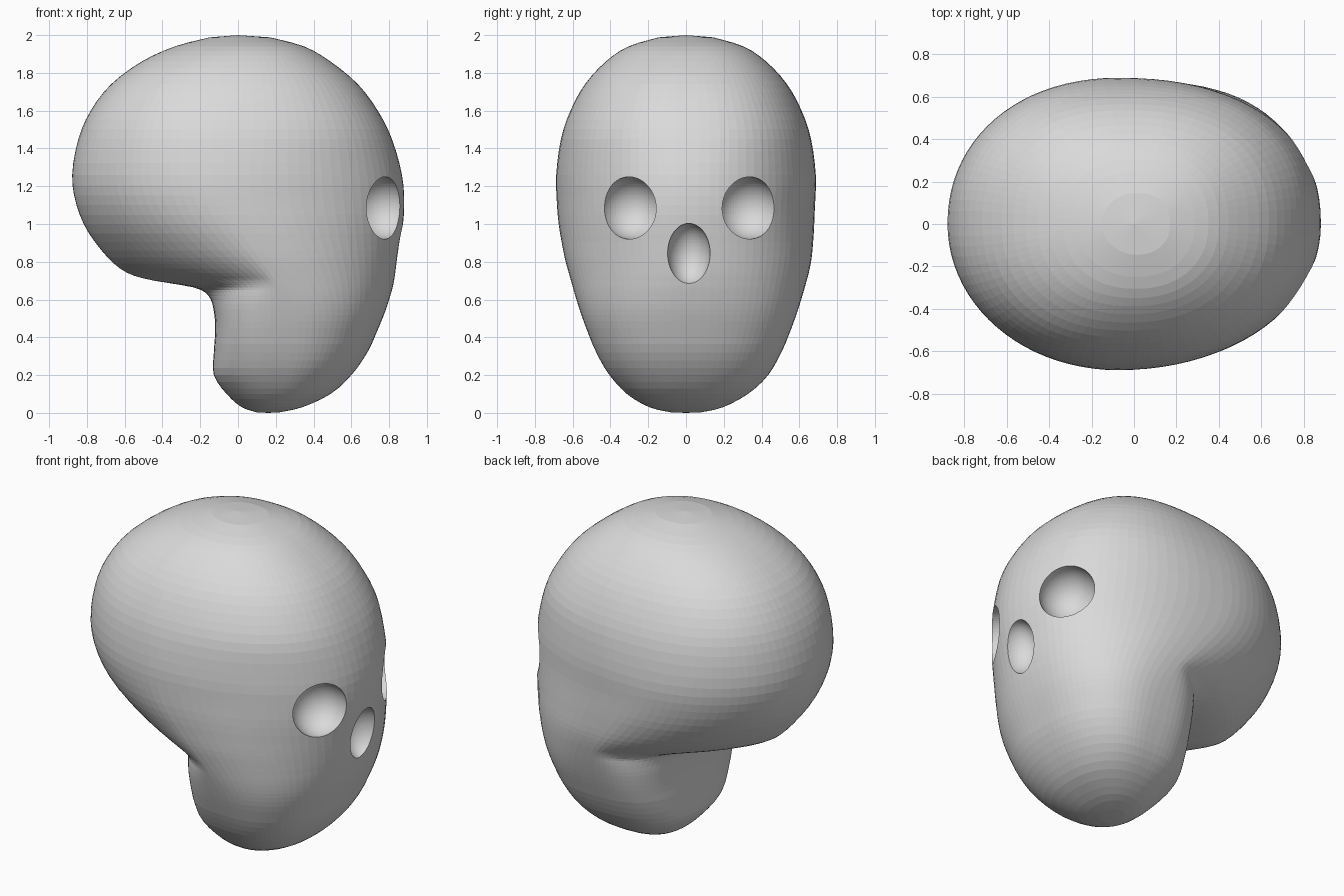
import bpy, bmesh, math

if "Cube" in bpy.data.objects:
    bpy.data.objects.remove(bpy.data.objects["Cube"])

SEG, SUB = 88, 3

# horizontal sections of the head: z, back x, front x, half width y, back roundness
SECTIONS = [
    (0.003, 0.10, 0.22, 0.08, 2.0),
    (0.03, 0.02, 0.34, 0.195, 2.1),
    (0.10, -0.06, 0.49, 0.32, 2.3),
    (0.20, -0.128, 0.60, 0.42, 2.6),
    (0.32, -0.128, 0.685, 0.49, 2.9),
    (0.45, -0.12, 0.745, 0.545, 3.0),
    (0.55, -0.13, 0.785, 0.58, 2.7),
    (0.62, -0.155, 0.807, 0.602, 2.2),
    (0.665, -0.23, 0.82, 0.615, 1.7),
    (0.70, -0.45, 0.828, 0.625, 1.38),
    (0.74, -0.59, 0.837, 0.636, 1.42),
    (0.82, -0.69, 0.85, 0.655, 1.6),
    (0.95, -0.79, 0.868, 0.672, 1.8),
    (1.10, -0.855, 0.880, 0.683, 1.95),
    (1.26, -0.878, 0.868, 0.687, 2.05),
    (1.45, -0.845, 0.815, 0.662, 2.15),
    (1.60, -0.78, 0.74, 0.612, 2.25),
    (1.74, -0.672, 0.635, 0.535, 2.3),
    (1.86, -0.51, 0.49, 0.425, 2.3),
    (1.94, -0.335, 0.35, 0.305, 2.2),
    (1.988, -0.15, 0.17, 0.145, 2.0),
]

bone = bpy.data.materials.new("light grey")
bone.diffuse_color = (0.7, 0.7, 0.7, 1)
bone.use_nodes = True
bone.node_tree.nodes["Principled BSDF"].inputs["Base Color"].default_value = bone.diffuse_color


def smooth_sections(rows):
    """Catmull-Rom refinement between the given sections."""
    out = []
    for i in range(len(rows) - 1):
        a, b, c, d = (rows[max(0, min(len(rows) - 1, k))] for k in range(i - 1, i + 3))
        for s in range(SUB):
            t = s / SUB
            out.append([0.5 * (2 * q + (r - p) * t + (2 * p - 5 * q + 4 * r - w) * t * t
                               + (3 * q - p - 3 * r + w) * t ** 3)
                        for p, q, r, w in zip(a, b, c, d)])
    return out + [list(rows[-1])]


def power(v, n):
    return math.copysign(abs(v) ** (2 / n), v)


def blend(t):
    t = max(0, min(1, t))
    return t * t * (3 - 2 * t)


def ring(bm, z, back, front, half, n_back):
    # the widest point slides smoothly from the jaw back to the cranium
    low = 0.28 - 0.36 * blend((z - 0.45) / 0.75)
    centre = (back + front) / 2
    mid = centre + (low - centre) * blend(z / 0.4) * blend((2 - z) / 0.7)
    n_front = 2.1 + 0.15 * blend((0.8 - z) / 0.4) + 0.15 * blend((z - 1.25) / 0.3)
    verts = []
    for k in range(SEG):
        a = 2 * math.pi * k / SEG
        c, s = math.cos(a), math.sin(a)
        if c >= 0:
            n = n_front + (0.17 if s > 0 else -0.04)
        else:
            n = n_back + (0.06 if s > 0 else -0.04)
        reach = front - mid if c >= 0 else mid - back
        y = half * power(s, n) + 0.015 * blend((1.1 - z) / 0.4) * blend(z / 0.2)
        verts.append(bm.verts.new((mid + reach * power(c, n), y, z)))
    return verts


# head shell, lofted through the sections
bm = bmesh.new()
rings = [ring(bm, *row) for row in smooth_sections(SECTIONS)]
for lo, hi in zip(rings, rings[1:]):
    for k in range(SEG):
        j = (k + 1) % SEG
        bm.faces.new((lo[k], lo[j], hi[j], hi[k]))
for edge, tip in ((rings[0], (0.16, 0, 0)), (rings[-1], (0, 0, 2))):
    v = bm.verts.new(tip)
    for k in range(SEG):
        bm.faces.new((edge[k], edge[(k + 1) % SEG], v))
# relax the shell a little, mostly to soften the neck crease
for _ in range(3):
    bmesh.ops.smooth_vert(bm, verts=[v for v in bm.verts if 0.4 < v.co.z < 0.95], factor=0.4,
                          use_axis_x=True, use_axis_y=True, use_axis_z=True)
bmesh.ops.recalc_face_normals(bm, faces=bm.faces)
mesh = bpy.data.meshes.new("head")
bm.to_mesh(mesh)
bm.free()
head = bpy.data.objects.new("head", mesh)
bpy.context.collection.objects.link(head)
mesh.materials.append(bone)


# eye and nose sockets, carved with ellipsoids
def carve(name, centre, radii):
    bpy.ops.mesh.primitive_uv_sphere_add(segments=64, ring_count=40, location=centre)
    cutter = bpy.context.object
    cutter.name = name
    cutter.scale = radii
    cutter.hide_render = True
    cutter.data.materials.append(bone)
    bpy.context.view_layer.update()
    mod = head.modifiers.new(name, 'BOOLEAN')
    mod.operation = 'DIFFERENCE'
    mod.solver = 'EXACT'
    mod.object = cutter
    bpy.context.view_layer.objects.active = head
    bpy.ops.object.modifier_apply(modifier=name)
    bpy.data.objects.remove(cutter)


for side in (-1, 1):
    carve("eye_socket", (0.768, 0.017 + side * 0.312, 1.085), (0.163, 0.163, 0.165))
carve("nose_socket", (0.865, 0.015, 0.84), (0.13, 0.114, 0.163))
